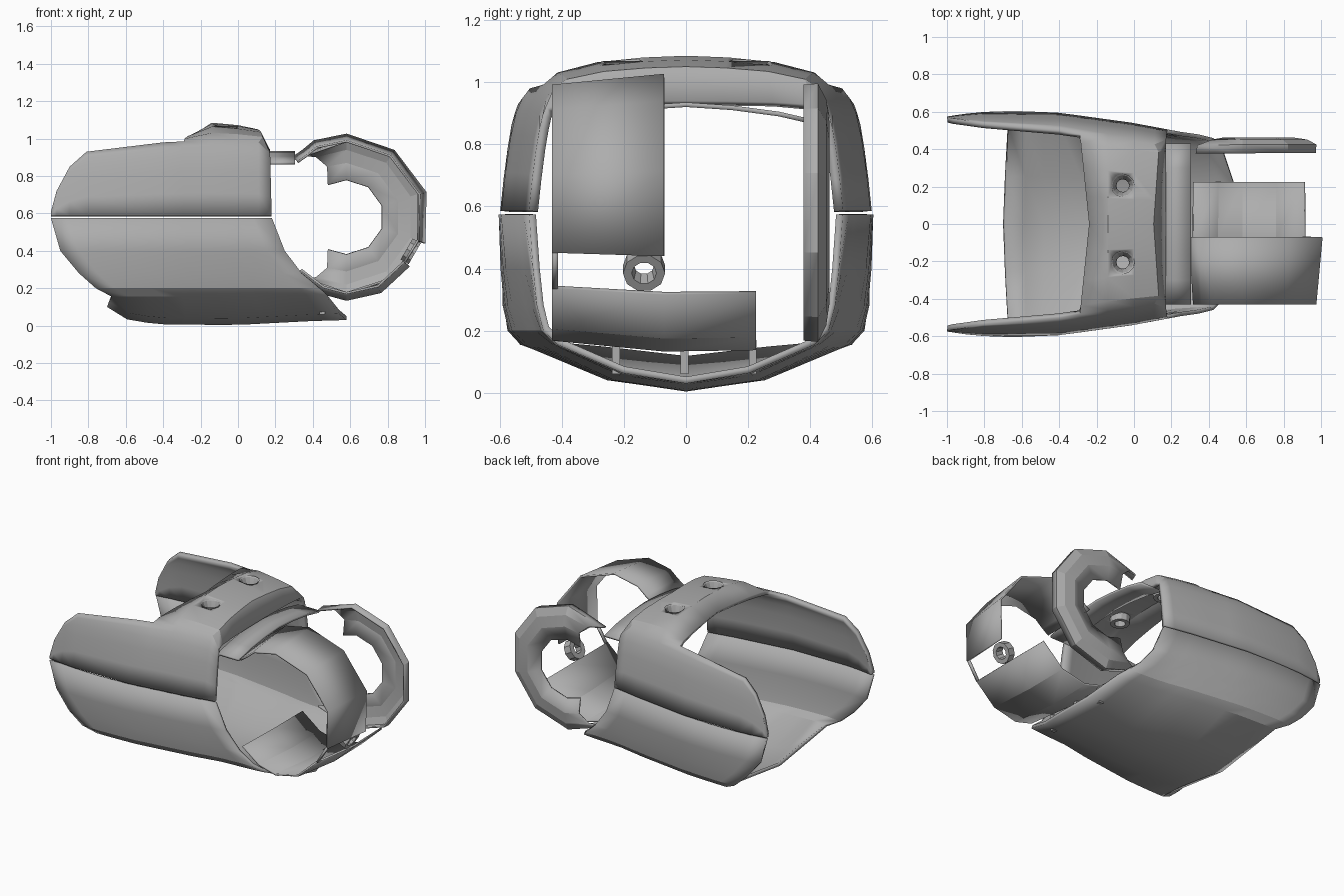
import bpy, bmesh, math
from mathutils import Matrix

cube = bpy.data.objects.get("Cube")
if cube:
    bpy.data.objects.remove(cube, do_unlink=True)

grey = bpy.data.materials.new("plain grey")
grey.use_nodes = True
COL = (0.42, 0.42, 0.42, 1)
grey.diffuse_color = COL
grey.node_tree.nodes["Principled BSDF"].inputs["Base Color"].default_value = COL


def lerp(table, v):
    """Piecewise linear lookup in ascending (key, value) pairs."""
    if v <= table[0][0]:
        return table[0][1]
    for (a, fa), (b, fb) in zip(table, table[1:]):
        if v <= b:
            return fa + (fb - fa) * (v - a) / (b - a)
    return table[-1][1]


def finish(name, bm, thick=0, mirror=False, angle=25):
    me = bpy.data.meshes.new(name)
    bm.to_mesh(me)
    bm.free()
    me.materials.append(grey)
    ob = bpy.data.objects.new(name, me)
    bpy.context.collection.objects.link(ob)
    if mirror:
        m = ob.modifiers.new("Mirror", 'MIRROR')
        m.use_axis = (False, True, False)
        m.merge_threshold = 0.002
    if thick:
        s = ob.modifiers.new("Solidify", 'SOLIDIFY')
        s.thickness = thick
    bpy.ops.object.select_all(action='DESELECT')
    ob.select_set(True)
    bpy.context.view_layer.objects.active = ob
    bpy.ops.object.shade_smooth_by_angle(angle=math.radians(angle))
    return ob


def grid(rows, flip=False, skip=lambda i, j: False):
    """Quads between successive rows of points."""
    bm = bmesh.new()
    vs = [[bm.verts.new(p) for p in r] for r in rows]
    for i in range(len(vs) - 1):
        for j in range(len(vs[0]) - 1):
            if skip(i, j):
                continue
            q = [vs[i][j], vs[i][j + 1], vs[i + 1][j + 1], vs[i + 1][j]]
            bm.faces.new(q[::-1] if flip else q)
    bmesh.ops.delete(bm, geom=[v for v in bm.verts if not v.link_faces], context='VERTS')
    return bm


# Half width of the shell along its length
WIDTH = [(-1, .575), (-.85, .597), (-.65, .605), (-.4, .595), (0, .54), (.18, .505), (.42, .49), (.58, .47)]

# Upper shell: side wall columns, closed by the roof toward the front
TOP = [(-1, .61), (-.97, .72), (-.9, .85), (-.81, .93), (-.4, .98), (-.29, .985),
       (-.14, .992), (.0, .988), (.11, .98), (.172, .92)]
LEAN = [(.58, 0), (.75, .018), (.88, .04), (.94, .062), (.99, .1)]
RIDGE = {5: 1.02, 6: 1.085, 7: 1.072, 8: 1.05, 9: .94}
rows = []
for t in (0, .3, .6, .8, .92, 1):
    row = []
    for x, zt in TOP:
        z = .586 + (zt - .586) * t
        row.append((x + (.008 * (1 - t) if x > .15 else 0), lerp(WIDTH, x) - lerp(LEAN, z), z))
    rows.append(row)
edge = rows[-1]
for f, h in ((.9, .42), (.62, .78), (.3, .94), (0, 1)):
    row = []
    for j, (x, y, z) in enumerate(edge):
        ridge = RIDGE.get(j, z)
        xx = x
        if j == 5:
            xx = x + .05 * (1 - f)
        if j == 8:
            xx = x + .03 * f - .005
        row.append((xx, y * f, z + (ridge - z) * h))
    rows.append(row)
upper = finish("upper_shell", grid(rows, True, lambda i, j: i >= 5 and j < 5), .03, True)

# Screw holes through the roof, each with a sunken collar
for sy, side in ((1, "left"), (-1, "right")):
    bm = bmesh.new()
    bmesh.ops.create_cone(bm, cap_ends=True, segments=12, radius1=.06, radius2=.06, depth=.3,
                          matrix=Matrix.Translation((-.06, .205 * sy, 1.06)))
    cut = finish(side + "_hole_cutter", bm)
    cut.hide_render = True
    cut.hide_set(True)
    cut.display_type = 'WIRE'
    b = upper.modifiers.new("Hole", 'BOOLEAN')
    b.operation = 'DIFFERENCE'
    b.object = cut
    prof = [(.064, 1.068), (.056, 1.062), (.038, 1.02), (.034, .995), (.06, .995), (.064, 1.04)]
    ring = [[(-.06 + r * math.cos(k * math.pi / 6), .205 * sy + r * math.sin(k * math.pi / 6), z)
             for k in range(13)] for r, z in prof]
    bm = grid(ring, True)
    bmesh.ops.remove_doubles(bm, verts=bm.verts, dist=1e-4)
    finish(side + "_screw_collar", bm)

# Lower shell: side wall rows, then the shallow V floor
rows = []
SIDE = [(.574, 0, -1, .182), (.4, .008, -.95, .25), (.28, .015, -.85, .34), (.2, .03, -.76, .425),
        (.155, .07, -.675, .47)]
N = 12
for z, g, x0, x1 in SIDE:
    row = []
    for k in range(N + 1):
        x = x0 + (x1 - x0) * k / N
        row.append((x, lerp(WIDTH, x) - g, z))
    rows.append(row)
FLOOR = [(-.7, .1), (-.6, .035), (-.43, .006), (0, .004), (.4, .025), (.58, .03)]
for f, lift, x0, x1 in ((.43, .035, -.69, .54), (0, 0, -.7, .58)):
    row = []
    for k in range(N + 1):
        x = x0 + (x1 - x0) * k / N
        row.append((x, lerp(WIDTH, x) * f, lerp(FLOOR, x) + lift))
    rows.append(row)
finish("lower_shell", grid(rows), .022, True)

# Curved lip reaching forward under the roof
rows = [[(x, y, z) for x in (.15, .305)] for y, z in ((.43, .875), (.3, .905), (.15, .925), (0, .935))]
finish("front_lip", grid(rows, True), .015, True)

# Faceted bands of the front housing, narrowing toward the right side
CX, CZ = .58, .58
SCALE = [(-.43, .92), (-.07, 1), (.23, .99)]


def band(name, path, ys, thick=.012):
    rows = [[(CX + (x - CX) * lerp(SCALE, y), y, CZ + (z - CZ) * lerp(SCALE, y)) for x, z in path] for y in ys]
    return finish(name, grid(rows, True), thick, angle=15)


band("upper_band", [(.3, .895), (.35, .93), (.41, .98), (.58, 1.015), (.83, .93), (.997, .71), (.99, .44)], (-.43, -.07))
band("lower_band", [(.91, .325), (.76, .185), (.58, .145), (.45, .18), (.32, .28)], (-.43, -.07, .225))
band("band_strip", [(.99, .45), (.91, .32)], (-.43, -.412))

# Round eyelet joining both bands
a = math.radians(-30)
rings = []
for r, d in ((.068, 0), (.04, 0), (.032, -.05), (.068, -.05), (.068, 0)):
    rings.append([(.955 + d * math.cos(a) - r * math.sin(k * math.pi / 5) * math.sin(a) - .01,
                   -.135 + r * math.cos(k * math.pi / 5),
                   .385 + d * math.sin(a) + r * math.sin(k * math.pi / 5) * math.cos(a)) for k in range(11)])
bm = grid(rings)
bmesh.ops.remove_doubles(bm, verts=bm.verts, dist=1e-4)
bmesh.ops.recalc_face_normals(bm, faces=bm.faces)
finish("band_eyelet", bm)

# C-shaped side plate: rim, shoulder and inner flange
rows = []
for r, y, end in ((.40, .38, 128), (.405, .42, 126), (.36, .44, 117), (.29, .45, 111), (.2, .43, 120)):
    rows.append([(CX + r * math.cos(math.radians(d)), y, CZ + r * math.sin(math.radians(d)))
                 for d in (end, 90, 54, 18, -18, -54, -90, -end)])
finish("side_plate", grid(rows, True), .012, angle=15)

# Small ribs between floor and lower band
for n, y in enumerate((-.225, -.005, .215)):
    bm = bmesh.new()
    bmesh.ops.create_cube(bm, size=1, matrix=Matrix.Translation((.45, y, .115)) @ Matrix.Diagonal((.03, .025, .11, 1)))
    finish("floor_rib_%d" % (n + 1), bm)
